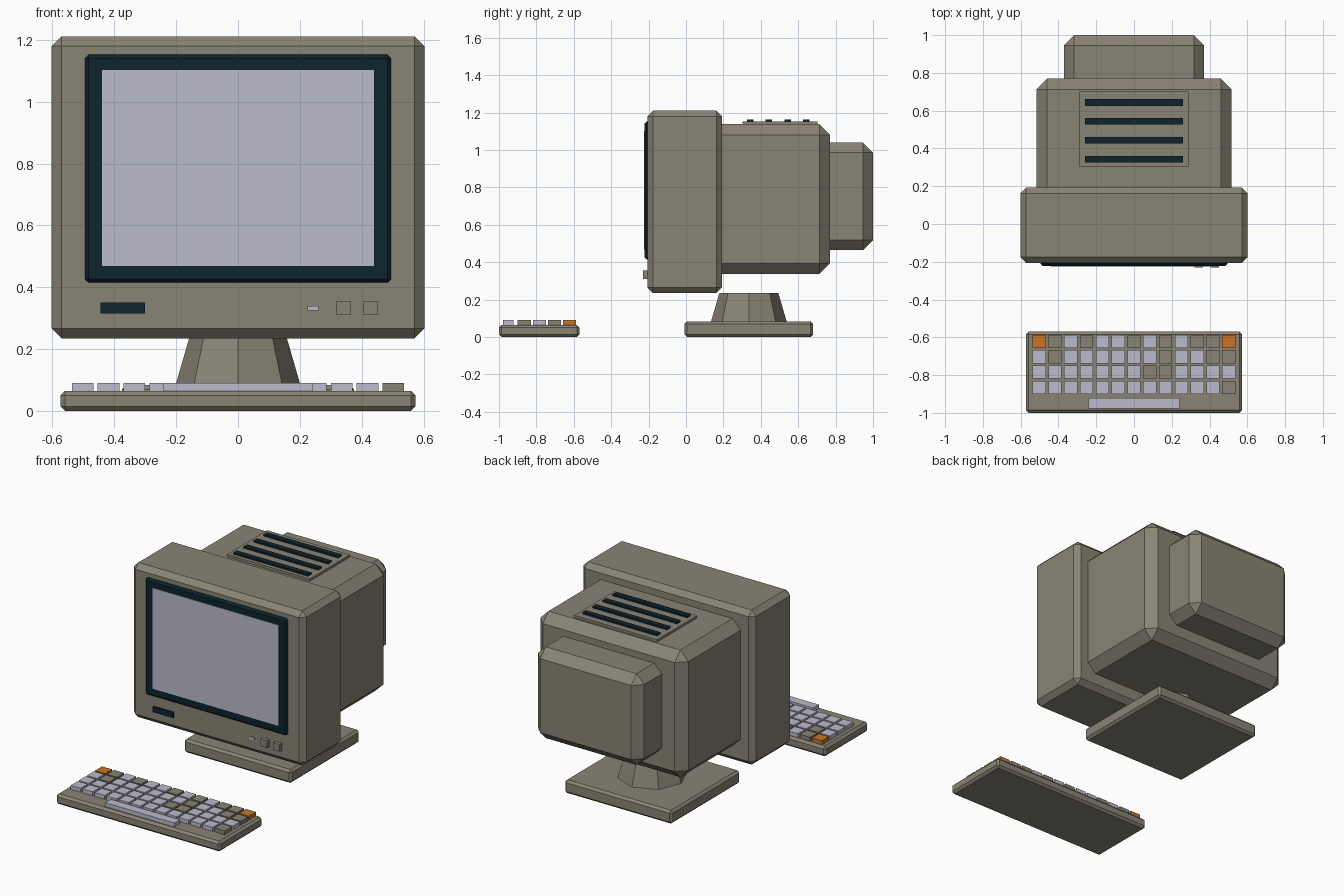
import bpy, bmesh, math
from mathutils import Vector

cube = bpy.data.objects.get("Cube")
if cube:
    bpy.data.objects.remove(cube, do_unlink=True)


def material(name, rgb):
    m = bpy.data.materials.new(name)
    m.use_nodes = True
    color = (*rgb, 1)
    m.diffuse_color = color
    bsdf = next(n for n in m.node_tree.nodes if n.type == 'BSDF_PRINCIPLED')
    bsdf.inputs["Base Color"].default_value = color
    return m


TAN = material("beige_plastic", (0.25, 0.23, 0.177))
LIGHT = material("pale_lilac", (0.50, 0.50, 0.61))
DARK = material("dark_teal", (0.004, 0.017, 0.026))
ORANGE = material("orange_plastic", (0.58, 0.175, 0.02))


def finish(name, bm, mat):
    mesh = bpy.data.meshes.new(name)
    bm.to_mesh(mesh)
    bm.free()
    mesh.materials.append(mat)
    obj = bpy.data.objects.new(name, mesh)
    bpy.context.scene.collection.objects.link(obj)
    return obj


def box(name, x, y, z, mat, bevel=0):
    """Chamfered box from its (min, max) range on each axis."""
    bm = bmesh.new()
    bmesh.ops.create_cube(bm, size=1)
    for v in bm.verts:
        v.co = Vector([(r[0] + r[1]) / 2 + c * (r[1] - r[0])
                       for c, r in zip(v.co, (x, y, z))])
    if bevel:
        bmesh.ops.bevel(bm, geom=bm.edges[:], offset=bevel, segments=1,
                        profile=0.5, affect='EDGES')
    return finish(name, bm, mat)


def sym(half):
    return (-half, half)


def around(center, size):
    return (center - size / 2, center + size / 2)


# Monitor housing: front case, tube housing, rear cap
box("front_case", sym(0.602), (-0.207, 0.193), (0.235, 1.21), TAN, 0.031)
box("tube_housing", sym(0.517), (0.1, 0.77), (0.337, 1.138), TAN, 0.057)
box("rear_cap", sym(0.371), (0.62, 1.0), (0.465, 1.04), TAN, 0.054)

# Screen with its dark surround
box("screen_surround", sym(0.495), (-0.222, -0.19), (0.415, 1.152), DARK, 0.012)
box("screen", sym(0.44), (-0.225, -0.219), (0.468, 1.103), LIGHT)

# Front controls
box("disk_slot", (-0.445, -0.3), (-0.217, -0.2), (0.316, 0.351), DARK)
box("power_light", (0.225, 0.26), (-0.213, -0.2), (0.325, 0.34), LIGHT)
for i, cx in enumerate((0.342, 0.428)):
    box(f"button_{i + 1}", around(cx, 0.046), (-0.23, -0.2), (0.31, 0.356), TAN)

# Vent panel and slots on top
box("vent_panel", sym(0.289), (0.302, 0.702), (1.12, 1.153), TAN)
for i in range(4):
    box(f"vent_slot_{i + 1}", sym(0.26), around(0.343 + 0.1 * i, 0.035),
        (1.145, 1.164), DARK)

# Stand: flat foot and tapered eight-sided neck
box("stand_foot", sym(0.375), (-0.008, 0.68), (0, 0.084), TAN, 0.014)
bm = bmesh.new()
bmesh.ops.create_cone(bm, cap_ends=True, segments=8, radius1=0.203,
                      radius2=0.158, depth=0.155)
bmesh.ops.translate(bm, verts=bm.verts[:], vec=(0, 0.336, 0.1575))
finish("stand_neck", bm, TAN)

# Keyboard: base, rows of keys, space bar
box("keyboard_base", sym(0.573), (-1.0, -0.57), (0, 0.065), TAN, 0.014)
key_colors = {"L": LIGHT, "T": TAN, "O": ORANGE}
rows = ("OTLTLLTLTLTTO",
        "LTLLLLLLTLLTT",
        "LLLLLLLTTLLLL",
        "LLLLLLLLLLLLT")
for r, row in enumerate(rows):
    for c, code in enumerate(row):
        box(f"key_{r + 1}_{c + 1}", around((c - 6) * 0.0837, 0.07),
            around(-0.622 - 0.081 * r, 0.07), (0.06, 0.09), key_colors[code])
box("space_bar", sym(0.242), around(-0.95, 0.056), (0.06, 0.09), LIGHT)
